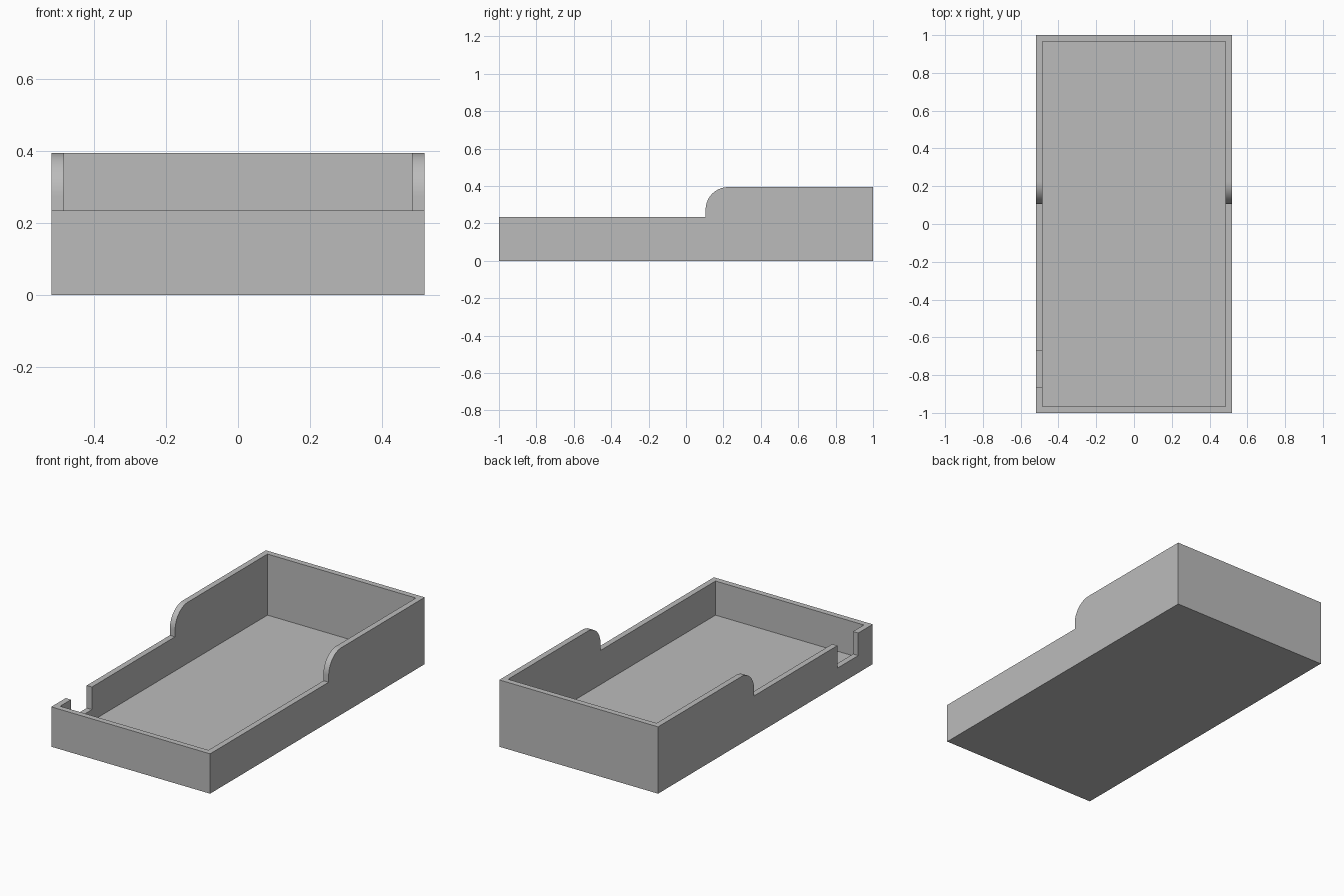
import bpy
import bmesh
from math import sin, cos, pi

if "Cube" in bpy.data.objects:
    bpy.data.objects.remove(bpy.data.objects["Cube"], do_unlink=True)

HALF_X, HALF_Y = 0.518, 1.0
WALL, FLOOR = 0.034, 0.034
LOW, HIGH = 0.235, 0.394
STEP_Y, RADIUS = 0.105, 0.12

grey = bpy.data.materials.new("plain grey")
grey.use_nodes = True
colour = (0.5, 0.5, 0.5, 1)
grey.diffuse_color = colour
grey.node_tree.nodes["Principled BSDF"].inputs["Base Color"].default_value = colour


def prism(name, profile, x0, x1):
    """Extrude a (y, z) outline along x."""
    bm = bmesh.new()
    face = bm.faces.new([bm.verts.new((x0, y, z)) for y, z in profile])
    ext = bmesh.ops.extrude_face_region(bm, geom=[face])["geom"]
    verts = [v for v in ext if isinstance(v, bmesh.types.BMVert)]
    bmesh.ops.translate(bm, vec=(x1 - x0, 0, 0), verts=verts)
    bmesh.ops.recalc_face_normals(bm, faces=bm.faces)
    mesh = bpy.data.meshes.new(name)
    bm.to_mesh(mesh)
    bm.free()
    mesh.materials.append(grey)
    obj = bpy.data.objects.new(name, mesh)
    bpy.context.collection.objects.link(obj)
    return obj


def box(name, x0, x1, y0, y1, z0, z1):
    return prism(name, [(y0, z0), (y1, z0), (y1, z1), (y0, z1)], x0, x1)


# Tray body: low front, rounded step up to the high back
arc = [(STEP_Y + RADIUS * (1 - cos(a)), HIGH - RADIUS * (1 - sin(a)))
       for a in (i * pi / 2 / 16 for i in range(17))]
outline = [(-HALF_Y, 0), (-HALF_Y, LOW), (STEP_Y, LOW), *arc,
           (HALF_Y, HIGH), (HALF_Y, 0)]
tray = prism("tray", outline, -HALF_X, HALF_X)

# Hollow inside and the notch in one side wall
in_x, in_y = HALF_X - WALL, HALF_Y - WALL
cutters = [
    box("cavity_cutter", -in_x, in_x, -in_y, in_y, FLOOR, 1),
    box("notch_cutter", -HALF_X - 0.1, -in_x + 0.1, -0.865, -0.67, 0.102, 1),
]
bpy.ops.object.select_all(action="DESELECT")
tray.select_set(True)
bpy.context.view_layer.objects.active = tray
for cutter in cutters:
    mod = tray.modifiers.new(cutter.name, "BOOLEAN")
    mod.operation = "DIFFERENCE"
    mod.solver = "EXACT"
    mod.object = cutter
    bpy.ops.object.modifier_apply(modifier=mod.name)
    bpy.data.objects.remove(cutter, do_unlink=True)

# Smooth only the rounded step
bpy.ops.object.shade_smooth_by_angle(angle=pi / 6)
